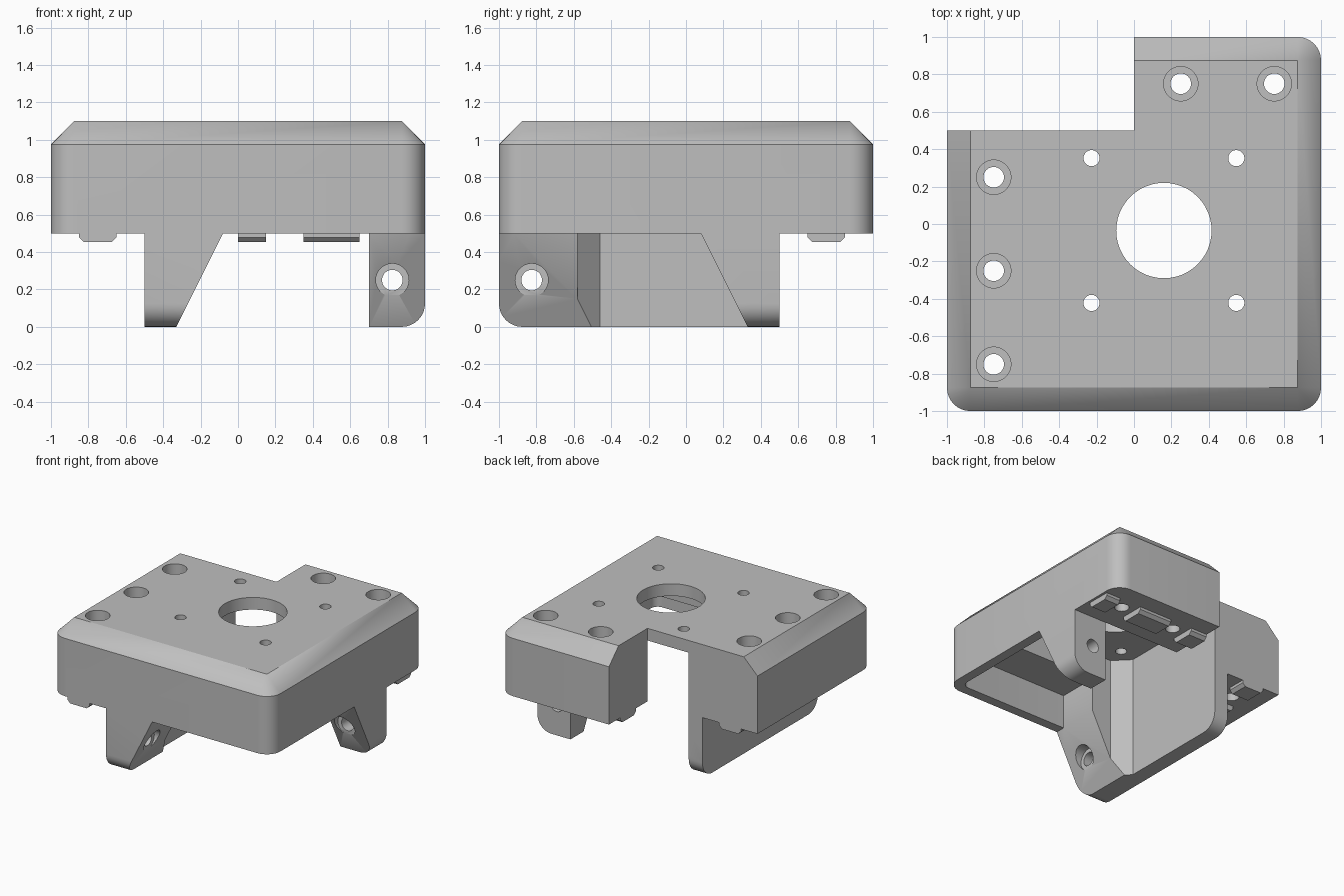
import bpy, bmesh, math
from mathutils import Vector

old = bpy.data.objects.get("Cube")
if old:
    bpy.data.objects.remove(old, do_unlink=True)

grey = bpy.data.materials.new("plain grey")
grey.use_nodes = True
GREY = (0.52, 0.52, 0.52, 1)
grey.diffuse_color = GREY
grey.node_tree.nodes["Principled BSDF"].inputs["Base Color"].default_value = GREY


def loft(name, rings):
    """Closed solid through matching rings of 3D points."""
    bm = bmesh.new()
    loops = [[bm.verts.new(p) for p in ring] for ring in rings]
    n = len(loops[0])
    for a, b in zip(loops, loops[1:]):
        for i in range(n):
            j = (i + 1) % n
            bm.faces.new((a[i], a[j], b[j], b[i]))
    bm.faces.new(loops[0][::-1])
    bm.faces.new(loops[-1])
    bmesh.ops.remove_doubles(bm, verts=bm.verts[:], dist=1e-5)
    bmesh.ops.recalc_face_normals(bm, faces=bm.faces[:])
    mesh = bpy.data.meshes.new(name)
    bm.to_mesh(mesh)
    bm.free()
    mesh.materials.append(grey)
    ob = bpy.data.objects.new(name, mesh)
    bpy.context.collection.objects.link(ob)
    return ob


def prism(name, pts, axis, lo, hi):
    """Extrude a 2D outline along x, y or z."""
    place = {"x": lambda p, t: (t, p[0], p[1]),
             "y": lambda p, t: (p[0], t, p[1]),
             "z": lambda p, t: (p[0], p[1], t)}[axis]
    return loft(name, [[place(p, t) for p in pts] for t in (lo, hi)])


def circle(cx, cy, r, n=48):
    return [(cx + r * math.cos(i * math.tau / n), cy + r * math.sin(i * math.tau / n))
            for i in range(n)]


def rounded(pts, corners, r=0.125, steps=8):
    """Round the chosen right-angled corners of an outline."""
    out = []
    for i, p in enumerate(pts):
        p = Vector(p)
        if i not in corners:
            out.append(tuple(p))
            continue
        a = (Vector(pts[i - 1]) - p).normalized() * r
        b = (Vector(pts[(i + 1) % len(pts)]) - p).normalized() * r
        for k in range(steps + 1):
            t = k / steps * math.pi / 2
            out.append(tuple(p + a * (1 - math.sin(t)) + b * (1 - math.cos(t))))
    return out


def combine(target, tool, operation):
    tool.hide_render = True
    mod = target.modifiers.new("combine", "BOOLEAN")
    mod.operation, mod.solver, mod.object = operation, "EXACT", tool
    bpy.ops.object.select_all(action="DESELECT")
    bpy.context.view_layer.objects.active = target
    target.select_set(True)
    bpy.ops.object.modifier_apply(modifier=mod.name)
    bpy.data.objects.remove(tool, do_unlink=True)


def drill(name, cx, cy, r, axis, lo, hi):
    combine(body, prism(name, circle(cx, cy, r), axis, lo, hi), "DIFFERENCE")


# L-shaped block with rounded corners and a chamfered top
outline = rounded([(-1, -1), (1, -1), (1, 1), (0, 1), (0, 0.5), (-1, 0.5)], {0, 1, 2})
E = 0.875
inset = [(max(-E, min(E, x)), max(-E, min(E, y))) for x, y in outline]
body = loft("motor_mount", [[(x, y, 0.5) for x, y in outline],
                            [(x, y, 0.975) for x, y in outline],
                            [(x, y, 1.1) for x, y in inset]])

# Long leg wall on the right side of the motor, with rounded ends
wall = prism("leg_wall", [(-0.5, 0), (-0.33, 0), (-0.08, 0.5), (-0.08, 0.6), (-0.5, 0.6)],
             "y", -1, 0.5)
combine(wall, prism("wall_shape", rounded([(-1, 0), (0.5, 0), (0.5, 0.7), (-1, 0.7)], {0, 1}),
                    "x", -0.7, 0.2), "INTERSECT")
combine(body, wall, "UNION")

# Short leg on the left side
leg = prism("short_leg", [(0.5, 0), (0.33, 0), (0.08, 0.5), (0.08, 0.6), (0.5, 0.6)],
            "x", 0.6, 1)
combine(leg, prism("leg_shape", rounded([(0.5, 0), (1, 0), (1, 0.7), (0.5, 0.7)], {1}),
                   "y", -0.1, 0.7), "INTERSECT")
combine(body, leg, "UNION")

# Guide tabs under both arms, with gaps around the screws
tab = [(-0.1, 0.52), (-0.1, 0.478), (-0.075, 0.453), (0.075, 0.453), (0.1, 0.478), (0.1, 0.52)]
for lo, hi in ((-1, -0.85), (-0.65, -0.35), (-0.15, 0.15), (0.35, 0.5)):
    combine(body, prism("side_tab", [(x - 0.75, z) for x, z in tab], "y", lo, hi), "UNION")
for lo, hi in ((0, 0.15), (0.35, 0.65), (0.85, 0.98)):
    combine(body, prism("back_tab", [(y + 0.75, z) for y, z in tab], "x", lo, hi), "UNION")

# Motor pocket, open at the bottom and at the notch
pocket = [(-0.375, -0.46), (-0.255, -0.58), (0.7, -0.58), (0.7, 0.5), (0, 0.5), (0, 0.6),
          (-0.375, 0.6)]
combine(body, prism("motor_pocket", pocket, "z", -0.1, 1.0), "DIFFERENCE")

# Shallower recess behind the front and left walls
recess = rounded([(-0.08, -0.92), (0.92, -0.92), (0.92, 0.08), (-0.08, 0.08)], {1}, 0.06)
combine(body, prism("corner_recess", recess, "z", 0.3, 0.78), "DIFFERENCE")

# Motor boss opening and its four screws
MX, MY, S = 0.16, -0.035, 0.387
drill("boss_hole", MX, MY, 0.255, "z", 0.9, 1.2)
for sx in (-1, 1):
    for sy in (-1, 1):
        drill("motor_screw", MX + sx * S, MY + sy * S, 0.043, "z", 0.9, 1.2)

# Counterbored mounting screws
for x, y in ((-0.75, -0.75), (-0.75, -0.25), (-0.75, 0.25), (0.25, 0.75), (0.75, 0.75)):
    drill("mount_screw", x, y, 0.055, "z", 0.4, 1.2)
    drill("mount_counterbore", x, y, 0.092, "z", 0.7, 1.2)

# Counterbored cross holes in the legs
drill("wall_hole", -0.825, 0.25, 0.055, "x", -0.6, 0)
drill("wall_counterbore", -0.825, 0.25, 0.088, "x", -0.245, 0)
drill("leg_hole", 0.825, 0.25, 0.055, "y", 0, 0.6)
drill("leg_counterbore", 0.825, 0.25, 0.088, "y", 0, 0.245)

bpy.ops.object.select_all(action="DESELECT")
body.select_set(True)
bpy.context.view_layer.objects.active = body
bpy.ops.object.shade_smooth_by_angle(angle=math.radians(30))
